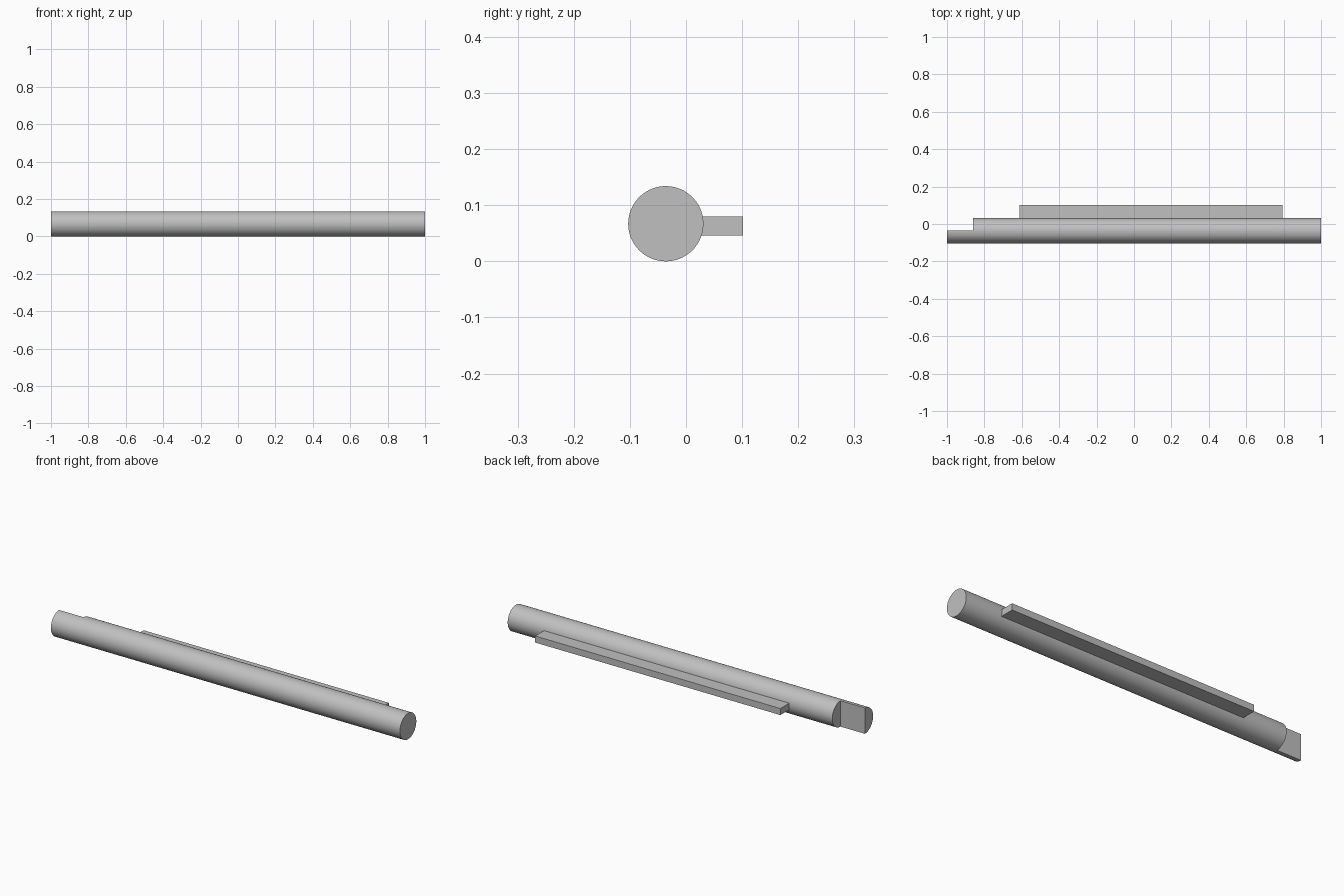
import bpy, bmesh, math
from mathutils import Matrix, Vector

cube = bpy.data.objects.get("Cube")
if cube:
    bpy.data.objects.remove(cube, do_unlink=True)

RADIUS = 0.067
AXIS_Y, AXIS_Z = -0.036, RADIUS
STEP_X = -0.86

steel = bpy.data.materials.new("grey_steel")
steel.use_nodes = True
GREY = (0.53, 0.53, 0.53, 1)
steel.diffuse_color = GREY
steel.node_tree.nodes["Principled BSDF"].inputs["Base Color"].default_value = GREY


def finish(bm, name):
    """Turn the bmesh into a named object with crisp edges and smooth curves."""
    bmesh.ops.recalc_face_normals(bm, faces=bm.faces[:])
    mesh = bpy.data.meshes.new(name)
    bm.to_mesh(mesh)
    bm.free()
    mesh.materials.append(steel)
    obj = bpy.data.objects.new(name, mesh)
    bpy.context.collection.objects.link(obj)
    bpy.ops.object.select_all(action='DESELECT')
    obj.select_set(True)
    bpy.context.view_layer.objects.active = obj
    bpy.ops.object.shade_smooth_by_angle(angle=math.radians(30))
    return obj


# Round shaft along x
bm = bmesh.new()
place = Matrix.Translation(((1 + STEP_X) / 2, AXIS_Y, AXIS_Z)) @ Matrix.Rotation(math.pi / 2, 4, 'Y')
bmesh.ops.create_cone(bm, cap_ends=True, segments=96, radius1=RADIUS,
                      radius2=RADIUS, depth=1 - STEP_X, matrix=place)

# Half-round tang: split the end cap and pull out its front half
cap = min(bm.faces, key=lambda f: f.calc_center_median().x)
top = max(cap.verts, key=lambda v: v.co.z)
bottom = min(cap.verts, key=lambda v: v.co.z)
new_face, _ = bmesh.utils.face_split(cap, top, bottom)
front = min((cap, new_face), key=lambda f: f.calc_center_median().y)
tang = bmesh.ops.extrude_discrete_faces(bm, faces=[front])["faces"][0]
bmesh.ops.translate(bm, verts=tang.verts[:], vec=(-1 - STEP_X, 0, 0))
bmesh.ops.remove_doubles(bm, verts=bm.verts[:], dist=1e-5)
finish(bm, "shaft")

# Rectangular rail along the back
low = Vector((-0.612, AXIS_Y + 0.03, 0.046))
high = Vector((0.793, 0.102, 0.080))
bm = bmesh.new()
bmesh.ops.create_cube(bm, size=1, matrix=Matrix.Translation((low + high) / 2)
                      @ Matrix.Diagonal((*(high - low), 1)))
finish(bm, "back_rail")
